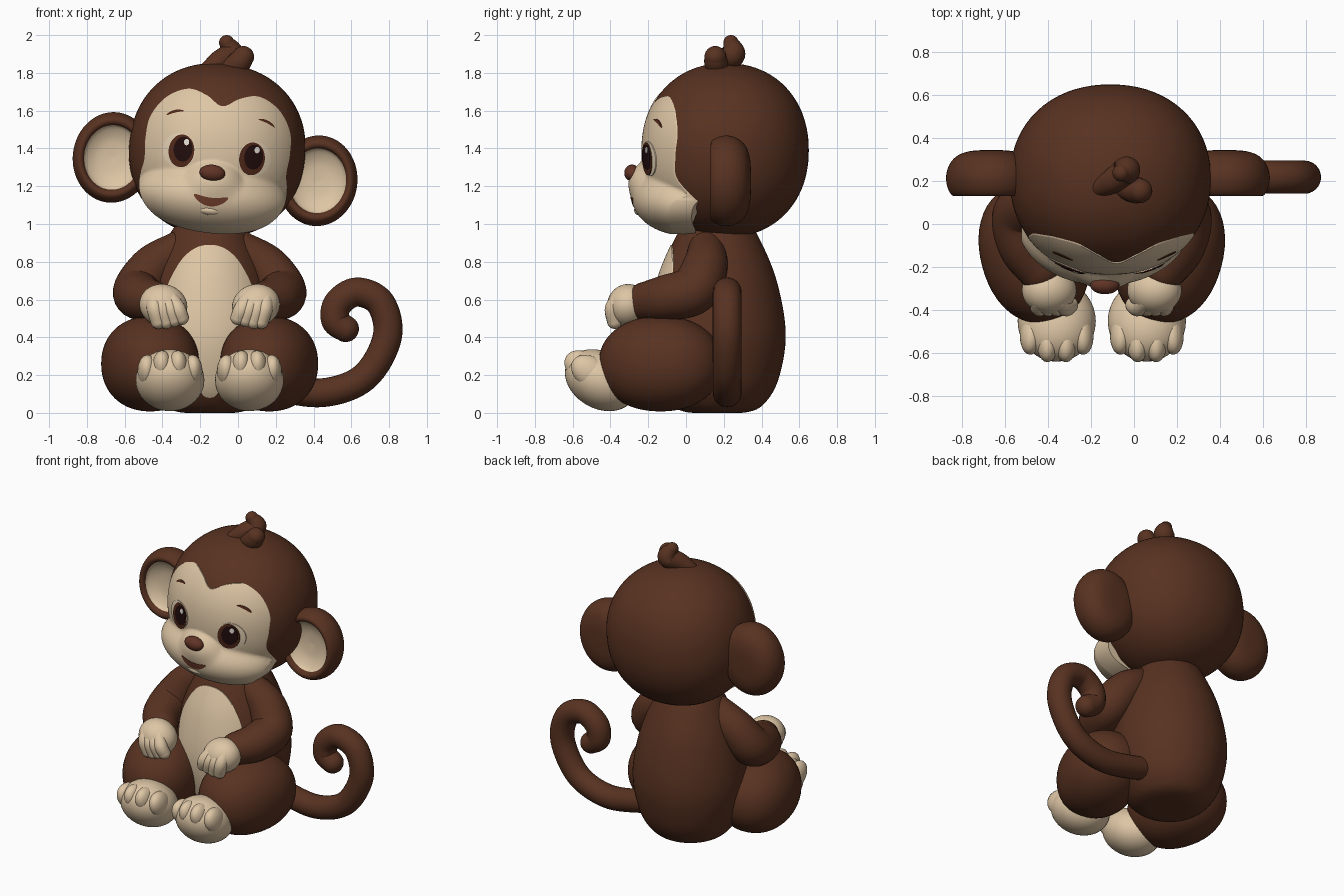
import bpy, bmesh, math
from mathutils import Vector

if "Cube" in bpy.data.objects:
    bpy.data.objects.remove(bpy.data.objects["Cube"])


def material(name, rgb):
    m = bpy.data.materials.new(name)
    m.use_nodes = True
    m.diffuse_color = (*rgb, 1)
    m.node_tree.nodes["Principled BSDF"].inputs["Base Color"].default_value = (*rgb, 1)
    return m


FUR = material("brown fur", (0.098, 0.032, 0.015))
SKIN = material("tan skin", (0.73, 0.565, 0.376))
NOSE = material("nose brown", (0.12, 0.034, 0.019))
EYE = material("eye cream", (0.78, 0.64, 0.46))
IRIS = material("iris brown", (0.085, 0.022, 0.01))
PUPIL = material("pupil dark", (0.016, 0.004, 0.004))
GLINT = material("glint white", (0.85, 0.8, 0.72))
MOUTH = material("mouth red brown", (0.17, 0.05, 0.027))


# ---- helpers ----
def finish(name, bm, mat, loc=(0, 0, 0), rot=(0, 0, 0)):
    bmesh.ops.recalc_face_normals(bm, faces=bm.faces)
    mesh = bpy.data.meshes.new(name)
    bm.to_mesh(mesh)
    bm.free()
    mesh.materials.append(mat)
    obj = bpy.data.objects.new(name, mesh)
    bpy.context.collection.objects.link(obj)
    obj.location, obj.rotation_euler = loc, rot
    for o in bpy.context.selected_objects:
        o.select_set(False)
    obj.select_set(True)
    bpy.context.view_layer.objects.active = obj
    bpy.ops.object.shade_smooth_by_angle(angle=math.radians(50))
    return obj


def spline(points, steps=8, closed=False):
    """Catmull-Rom samples through points of any dimension."""
    p = [Vector(q) for q in points]
    n = len(p)
    get = (lambda i: p[i % n]) if closed else (lambda i: p[min(max(i, 0), n - 1)])
    out = []
    for i in range(n if closed else n - 1):
        a, b, c, d = (get(i + k) for k in (-1, 0, 1, 2))
        for s in range(steps):
            t = s / steps
            out.append(0.5 * (2 * b + (c - a) * t + (2 * a - 5 * b + 4 * c - d) * t ** 2
                              + (3 * b - a - 3 * c + d) * t ** 3))
    return out if closed else out + [p[-1]]


def loft(name, rings, mat, **place):
    """Skin a list of equal rings and cap both ends."""
    bm = bmesh.new()
    rows = [[bm.verts.new(v) for v in ring] for ring in rings]
    n = len(rows[0])
    for a, b in zip(rows, rows[1:]):
        for i in range(n):
            j = (i + 1) % n
            bm.faces.new((a[i], a[j], b[j], b[i]))
    bm.faces.new(rows[0])
    bm.faces.new(rows[-1])
    return finish(name, bm, mat, **place)


def ball(name, radii, mat, power=2, segs=40, **place):
    """Ellipsoid, or a squarer one for power above two."""
    bm = bmesh.new()
    bmesh.ops.create_uvsphere(bm, u_segments=segs, v_segments=segs * 2 // 3, radius=1)
    for v in bm.verts:
        k = sum(abs(c) ** power for c in v.co) ** (-1 / power)
        v.co = [c * k * r for c, r in zip(v.co, radii)]
    return finish(name, bm, mat, **place)


def tube(name, points, mat, sides=24):
    """Round-ended tube through (x, y, z, radius) points."""
    path = spline(points)
    pos, rad = [q.xyz for q in path], [q.w for q in path]
    tan = [(pos[min(i + 1, len(pos) - 1)] - pos[max(i - 1, 0)]).normalized()
           for i in range(len(pos))]
    caps = [math.pi / 2 * k / 7 for k in range(7)]
    stations = [(pos[0] - tan[0] * rad[0] * math.cos(a), rad[0] * math.sin(a) + 0.0005, tan[0]) for a in caps]
    stations += list(zip(pos, rad, tan))
    stations += [(pos[-1] + tan[-1] * rad[-1] * math.cos(a), rad[-1] * math.sin(a) + 0.0005, tan[-1])
                 for a in reversed(caps)]
    side = tan[0].orthogonal()
    rings = []
    for c, r, t in stations:
        side = (side - t * side.dot(t)).normalized()
        up = t.cross(side)
        angles = [math.tau * k / sides for k in range(sides)]
        rings.append([c + (side * math.cos(a) + up * math.sin(a)) * r for a in angles])
    return loft(name, rings, mat)


def patch(name, outline, center, depth, lift, thick, mat, rows=10, **place):
    """Plate that follows the surface y = -depth(x, z) inside an outline."""
    c = Vector(center)
    rings = []
    for k in range(rows + 1):
        t = max(0.01, math.sin(math.pi / 2 * k / rows))
        ring = [c + (p - c) * t for p in outline]
        rings.append([(p.x, -depth(p.x, p.y) - lift, p.y) for p in ring])
    rings.append([(x, y + thick, z) for x, y, z in rings[-1]])
    return loft(name, rings, mat, **place)


def oval(cx, cz, rx, rz, tilt=0, arch=0, n=36):
    pts = []
    for k in range(n):
        a = math.tau * k / n
        x = rx * math.cos(a)
        z = rz * math.sin(a) + arch * x * x
        pts.append(Vector((cx + x * math.cos(tilt) - z * math.sin(tilt),
                           cz + x * math.sin(tilt) + z * math.cos(tilt))))
    return pts


def mirrored(half):
    return spline(half + [(-x, z) for x, z in half[-2:0:-1]], closed=True)


# ---- body and belly ----
MID, BACK = -0.15, 0.165
profile = spline([(0.01, 0), (0.16, 0.004), (0.25, 0.05), (0.325, 0.18), (0.363, 0.42),
                  (0.315, 0.7), (0.225, 0.92), (0.16, 1.02)])
turn = [math.tau * k / 64 for k in range(64)]
loft("body", [[(p.x * math.cos(a), p.x * math.sin(a), p.y) for a in turn] for p in profile],
     FUR, loc=(MID, BACK, 0))


def belly_depth(x, z):
    for a, b in zip(profile, profile[1:]):
        if a.y <= z <= b.y and b.y > a.y:
            r = a.x + (b.x - a.x) * (z - a.y) / (b.y - a.y)
            return math.sqrt(max(0, r * r - x * x))
    return 0.2


belly = mirrored([(0, 0.89), (0.09, 0.865), (0.17, 0.78), (0.235, 0.62), (0.2, 0.42),
                  (0.09, 0.2), (0.04, 0.1), (0, 0.08)])
patch("belly", belly, (0, 0.55), belly_depth, 0.006, 0.009, SKIN, 20, loc=(MID, BACK, 0))

# ---- arms, hands, legs and feet ----
for side, label in ((1, "left"), (-1, "right")):
    def at(dx, *rest):
        return (MID + side * dx, *rest)

    tube(label + "_arm", [at(0.17, 0.11, 0.86, 0.1), at(0.3, 0.1, 0.77, 0.12), at(0.38, 0.04, 0.65, 0.13),
                          at(0.36, -0.1, 0.61, 0.122), at(0.29, -0.21, 0.59, 0.105)], FUR)
    ball(label + "_hand", (0.128, 0.11, 0.113), SKIN, loc=at(0.245, -0.308, 0.568),
         rot=(-0.4, side * -0.3, 0))
    for i in range(4):
        tube(f"{label}_finger_{i}", [at(0.2 + 0.032 * i, -0.36, 0.6, 0.04),
                                     at(0.17 + 0.04 * i, -0.387, 0.55, 0.043),
                                     at(0.15 + 0.041 * i, -0.378, 0.505 - 0.01 * min(i, 2), 0.04)], SKIN, 16)
    ball(label + "_leg", (0.25, 0.33, 0.252), FUR, power=2.15, segs=48, loc=at(0.315, -0.135, 0.26),
         rot=(0, 0, side * -0.26))
    ball(label + "_foot", (0.182, 0.2, 0.15), SKIN, loc=at(0.21, -0.452, 0.173), rot=(-0.52, 0, 0))
    for i, off in enumerate((-0.115, -0.04, 0.04, 0.115)):
        ball(f"{label}_toe_{i}", (0.056, 0.115, 0.082), SKIN, segs=24,
             loc=at(0.21 + off, -0.543 + 3 * off * off, 0.24 - 2 * off * off), rot=(-0.6, 0, side * off))

# ---- curled tail ----
tube("tail", [(0.0, 0.22, 0.2, 0.07), (0.2, 0.22, 0.14, 0.075), (0.45, 0.218, 0.107, 0.076),
              (0.67, 0.218, 0.19, 0.076), (0.79, 0.218, 0.4, 0.077), (0.755, 0.218, 0.58, 0.077),
              (0.63, 0.218, 0.64, 0.077), (0.53, 0.218, 0.58, 0.077), (0.515, 0.218, 0.49, 0.075),
              (0.57, 0.218, 0.445, 0.07)], FUR)

# ---- head, tilted to one side ----
HEAD = dict(loc=(-0.11, 0.21, 1.39), rot=(0, math.radians(6.5), 0))
SIZE, POWER = (0.467, 0.44, 0.46), 2.15
ball("head", SIZE, FUR, power=POWER, segs=72, **HEAD)


def face_depth(x, z):
    """Skull, muzzle and snout blended into one front surface."""
    skull = SIZE[1] * max(0, 1 - abs(x / SIZE[0]) ** POWER - abs(z / SIZE[2]) ** POWER) ** (1 / POWER)
    muzzle = 0.2 + 0.29 * math.sqrt(max(0, 1 - (x / 0.405) ** 2 - ((z + 0.25) / 0.2) ** 2))
    bump = 1 - (x / 0.16) ** 2 - ((z + 0.17) / 0.12) ** 2
    snout = 0.36 + 0.145 * math.sqrt(bump) if bump > 0 else 0
    return (skull ** 24 + muzzle ** 24 + snout ** 24) ** (1 / 24)


mask = mirrored([(0, 0.235), (0.09, 0.285), (0.19, 0.307), (0.3, 0.25), (0.372, 0.14), (0.385, 0.02),
                 (0.378, -0.09), (0.394, -0.2), (0.367, -0.3), (0.285, -0.38), (0.16, -0.425), (0, -0.44)])
patch("face", mask, (0, -0.06), face_depth, 0.006, 0.125, SKIN, 48, **HEAD)


def mark(name, shape, lift, mat):
    center = sum(shape, Vector((0, 0))) / len(shape)
    patch(name, shape, center, face_depth, lift, 0.008, mat, **HEAD)


for side, label in ((1, "left"), (-1, "right")):
    mark(label + "_eye", oval(side * 0.2, -0.022, 0.087, 0.092), 0.011, EYE)
    mark(label + "_iris", oval(side * 0.188, -0.024, 0.068, 0.087), 0.015, IRIS)
    mark(label + "_pupil", oval(side * 0.188 + 0.008, -0.014, 0.05, 0.066), 0.018, PUPIL)
    mark(label + "_glint", oval(side * 0.188 + 0.022, 0.025, 0.014, 0.017), 0.021, GLINT)
    mark(label + "_brow", oval(side * 0.247, 0.18, 0.048, 0.007, side * -0.35, -4), 0.01, IRIS)

    # ears with a hollow tan middle
    cup = spline([(0.01, 0.11), (0.45, 0.105), (0.75, 0.083), (0.93, 0.04), (1, -0.015), (0.96, -0.07),
                  (0.86, -0.102), (0.75, -0.098), (0.67, -0.065), (0.4, -0.035), (0.01, -0.025)], 5)
    ear = loft(label + "_ear", [[(0.21 * p.x * math.cos(a), p.y, 0.24 * p.x * math.sin(a)) for a in turn]
                                for p in cup], FUR, rot=HEAD["rot"])
    ear.location = Vector(HEAD["loc"]) + ear.rotation_euler.to_matrix() @ Vector((side * 0.547, 0.025, -0.1))
    ear.data.materials.append(SKIN)
    for f in ear.data.polygons:
        c = f.center
        if c.y < 0 and math.hypot(c.x / 0.21, c.z / 0.24) < 0.71:
            f.material_index = 1

# ---- mouth and nose ----
mark("mouth", oval(-0.005, -0.276, 0.092, 0.023, 0, 3.5), 0.009, MOUTH)
for part, size, spot, mat in (("lower_lip", (0.062, 0.03, 0.026), (-0.005, -0.455, -0.32), SKIN),
                              ("nose", (0.068, 0.042, 0.044), (-0.012, -0.495, -0.122), NOSE)):
    lump = ball(part, size, mat, segs=32, rot=HEAD["rot"])
    lump.location = Vector(HEAD["loc"]) + lump.rotation_euler.to_matrix() @ Vector(spot)

# ---- hair tuft ----
tube("hair_curl", [(-0.18, 0.16, 1.8, 0.04), (-0.1, 0.2, 1.86, 0.058), (-0.035, 0.25, 1.9, 0.065),
                   (-0.06, 0.238, 1.96, 0.04)], FUR)
tube("hair_lock", [(-0.07, 0.18, 1.8, 0.05), (0, 0.16, 1.85, 0.062), (0.028, 0.155, 1.885, 0.057)], FUR)
